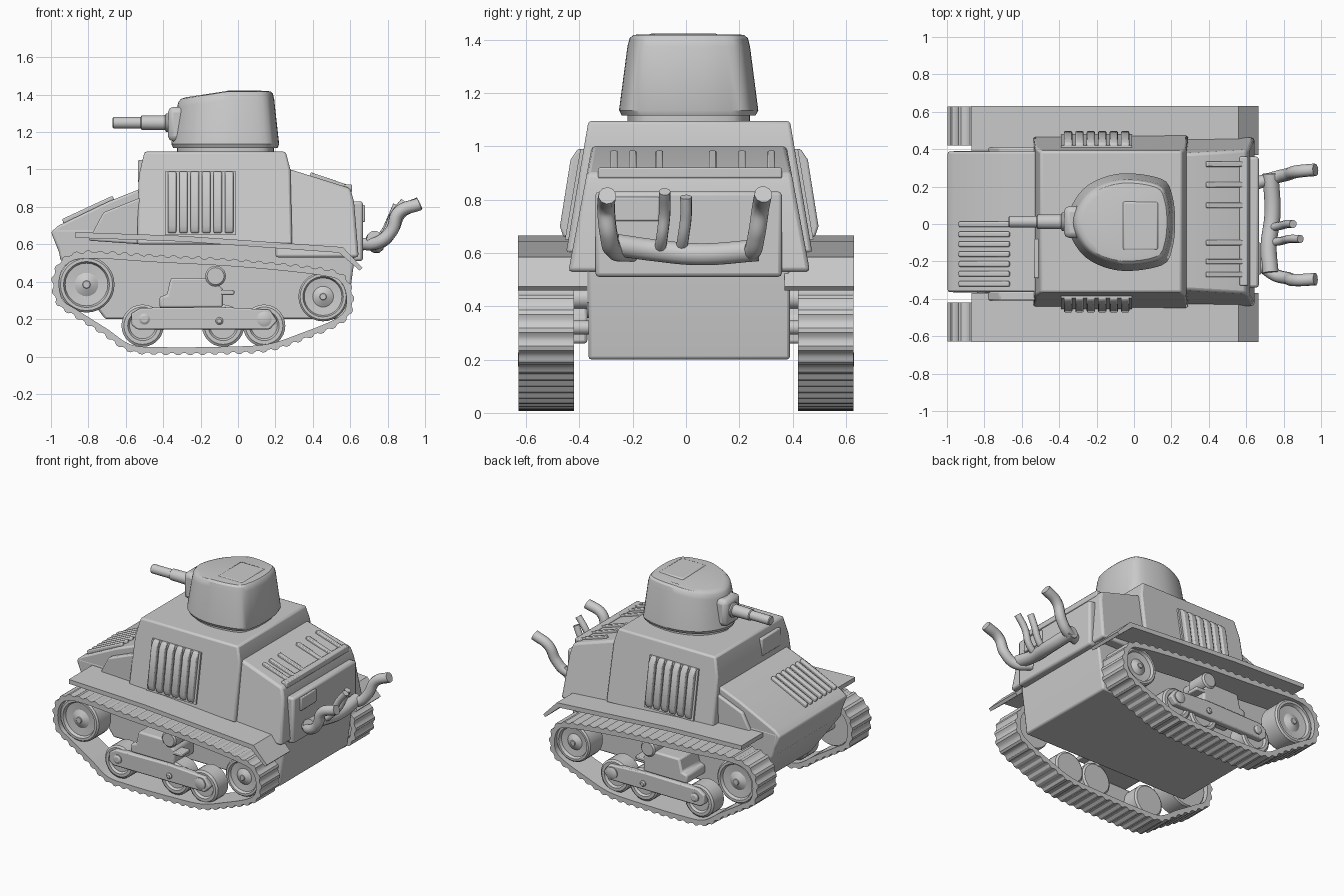
import bpy, bmesh, math
from mathutils import Vector

if "Cube" in bpy.data.objects:
    bpy.data.objects.remove(bpy.data.objects["Cube"])

CY = 0.012  # hull centre line


def loft(name, rings, bevel=0.0):
    """Skin a list of equal-length point rings and cap both ends."""
    bm = bmesh.new()
    vs = [[bm.verts.new(p) for p in r] for r in rings]
    n = len(rings[0])
    for a, b in zip(vs, vs[1:]):
        for i in range(n):
            bm.faces.new((a[i], a[(i + 1) % n], b[(i + 1) % n], b[i]))
    bm.faces.new(vs[0])
    bm.faces.new(vs[-1])
    bmesh.ops.recalc_face_normals(bm, faces=bm.faces)
    me = bpy.data.meshes.new(name)
    bm.to_mesh(me)
    bm.free()
    ob = bpy.data.objects.new(name, me)
    bpy.context.collection.objects.link(ob)
    if bevel:
        m = ob.modifiers.new("bevel", 'BEVEL')
        m.width, m.segments, m.limit_method = bevel, 2, 'ANGLE'
    return ob


def prism(name, prof, y0, y1, bevel=0.0):
    return loft(name, [[(x, y, z) for x, z in prof] for y in (y0, y1)], bevel)


def body(name, prof, z0, w0, z1, w1, bevel=0.012):
    """x-z profile whose half width runs from w0 at z0 to w1 at z1."""
    def w(z):
        return w0 + (w1 - w0) * (z - z0) / (z1 - z0)
    return loft(name, [[(x, CY + s * w(z), z) for x, z in prof] for s in (-1, 1)], bevel)


def box(name, x0, x1, y0, y1, z0, z1, bevel=0.006):
    return prism(name, [(x0, z0), (x1, z0), (x1, z1), (x0, z1)], y0, y1, bevel)


def turned(name, x, z, ys):
    """Disc turned about the y axis from (y, radius) steps."""
    k = [2 * math.pi * i / 28 for i in range(28)]
    return loft(name, [[(x + r * math.cos(a), y, z + r * math.sin(a)) for a in k] for y, r in ys])


def barrel(name, y, z, xs):
    k = [2 * math.pi * i / 20 for i in range(20)]
    return loft(name, [[(x, y + r * math.cos(a), z + r * math.sin(a)) for a in k] for x, r in xs])


def pipe(name, pts, r):
    cu = bpy.data.curves.new(name, 'CURVE')
    cu.dimensions, cu.bevel_depth, cu.bevel_resolution = '3D', r, 3
    cu.use_fill_caps = True
    sp = cu.splines.new('BEZIER')
    sp.bezier_points.add(len(pts) - 1)
    for b, p in zip(sp.bezier_points, pts):
        b.co = p
        b.handle_left_type = b.handle_right_type = 'AUTO'
    ob = bpy.data.objects.new(name, cu)
    bpy.context.collection.objects.link(ob)


def smooth_loop(pts, n):
    """Closed spline through pts, resampled to n even steps."""
    P, m, fine = [Vector(p) for p in pts], len(pts), []
    for i in range(m):
        a, b, c, d = (P[(i + j) % m] for j in (-1, 0, 1, 2))
        for k in range(16):
            t = k / 16
            fine.append(0.5 * (2 * b + (c - a) * t + (2 * a - 5 * b + 4 * c - d) * t * t
                               + (3 * b - a - 3 * c + d) * t ** 3))
    fine.append(fine[0])
    L = [0]
    for a, b in zip(fine, fine[1:]):
        L.append(L[-1] + (b - a).length)
    out, j = [], 0
    for i in range(n):
        s = L[-1] * i / n
        while L[j + 1] < s:
            j += 1
        out.append(fine[j].lerp(fine[j + 1], (s - L[j]) / max(L[j + 1] - L[j], 1e-9)))
    return out


# Hull
body("lower_hull", [(-0.71, 0.2), (0.58, 0.2), (0.62, 0.5), (0.62, 0.68), (-0.98, 0.68), (-0.95, 0.52)],
     0, 0.378, 1, 0.378)
body("nose_glacis", [(-0.95, 0.54), (-0.5, 0.54), (-0.5, 0.905), (-0.69, 0.83), (-0.96, 0.7), (-1.0, 0.665)],
     0, 0.376, 1, 0.376)
body("casemate", [(-0.54, 0.6), (0.29, 0.6), (0.28, 1.0), (0.255, 1.095), (-0.5, 1.095), (-0.53, 0.97)],
     0.6, 0.462, 1.095, 0.378, 0.012)
body("engine_deck", [(0.2, 0.53), (0.645, 0.53), (0.62, 0.83), (0.6, 0.9), (0.28, 1.0), (0.2, 1.0)],
     0.6, 0.44, 1.0, 0.365, 0.015)
box("rear_plate", 0.6, 0.668, -0.34, 0.36, 0.51, 0.83, 0.015)
box("rear_access_panel", 0.66, 0.68, -0.27, -0.1, 0.72, 0.81)

# Deck, glacis and visor details
for i, y in enumerate((-0.27, -0.2, -0.1, 0.1, 0.21, 0.32)):
    prism(f"deck_rib_{i}", [(0.38, 0.955), (0.6, 0.885), (0.61, 0.91), (0.39, 0.985)], y - 0.014, y + 0.014, 0.005)
box("deck_crossbar", 0.565, 0.61, -0.33, 0.36, 0.88, 0.92)
for i in range(7):
    y = -0.335 + i * 0.053
    prism(f"glacis_louver_{i}", [(-0.93, 0.7), (-0.66, 0.83), (-0.67, 0.86), (-0.94, 0.735)], y, y + 0.03, 0.008)
box("driver_visor", -0.535, -0.5, -0.29, -0.08, 0.93, 1.05)

# Turret
plan = smooth_loop([(-0.345, 0.07), (-0.25, 0.205), (-0.07, 0.27), (0.15, 0.24), (0.205, 0.15), (0.22, 0.01),
                    (0.205, -0.13), (0.15, -0.22), (-0.07, -0.25), (-0.25, -0.185), (-0.345, -0.05)], 56)


def turret_ring(z, k):
    tilt = 0.17 if z > 1.3 else 0
    return [(x * (k if x > 0 else k ** 0.7), CY + (y - CY) * k, z - tilt * max(0, -0.05 - x * k)) for x, y in plan]


loft("turret_ring", [turret_ring(1.08, 0.88), turret_ring(1.14, 0.88)])
loft("turret", [turret_ring(z, k) for z, k in
                ((1.115, 0.96), (1.135, 1.0), (1.375, 0.88), (1.405, 0.85), (1.417, 0.8), (1.42, 0.7))])
box("turret_hatch", -0.06, 0.13, -0.14, 0.12, 1.40, 1.423, 0.01)
box("mantlet", -0.375, -0.27, -0.075, 0.095, 1.15, 1.335, 0.03)
barrel("gun", CY, 1.25, [(-0.67, 0.025), (-0.665, 0.031), (-0.52, 0.031), (-0.515, 0.038), (-0.39, 0.04),
                         (-0.385, 0.05), (-0.33, 0.05)])

# Exhaust cluster
pipe("exhaust_manifold", [(0.73, -0.26, 0.63), (0.72, -0.12, 0.61), (0.74, 0.05, 0.595), (0.73, 0.27, 0.61)], 0.043)
pipe("exhaust_left", [(0.66, -0.2, 0.6), (0.75, -0.27, 0.61), (0.82, -0.29, 0.67), (0.86, -0.3, 0.77),
                      (0.97, -0.295, 0.815)], 0.034)
pipe("exhaust_right", [(0.66, 0.22, 0.6), (0.76, 0.25, 0.61), (0.82, 0.265, 0.67), (0.87, 0.28, 0.77),
                       (0.97, 0.29, 0.82)], 0.034)
pipe("exhaust_mid_left", [(0.72, -0.1, 0.6), (0.79, -0.09, 0.66), (0.83, -0.08, 0.75), (0.89, -0.08, 0.83)], 0.022)
pipe("exhaust_mid_right", [(0.72, -0.02, 0.6), (0.78, -0.01, 0.66), (0.82, 0.0, 0.74), (0.85, 0.0, 0.81)], 0.022)

# Running gear, built for both sides
belt = smooth_loop([(-0.985, 0.42), (-0.965, 0.29), (-0.87, 0.22), (-0.72, 0.125), (-0.58, 0.035), (-0.4, 0.02),
                    (-0.1, 0.022), (0.15, 0.035), (0.33, 0.09), (0.56, 0.19), (0.61, 0.3), (0.57, 0.42),
                    (0.44, 0.465), (0.0, 0.51), (-0.45, 0.535), (-0.8, 0.555), (-0.93, 0.52)], 224)
for s, side in ((-1, "near"), (1, "far")):
    # Track belt: toothed outer ring, plain inner ring, skinned as a closed tube
    bm, cols = bmesh.new(), []
    for i, p in enumerate(belt):
        t = belt[(i + 1) % 224] - belt[i - 1]
        nrm = Vector((-t.y, t.x)).normalized()
        if nrm.dot(Vector((-0.18, 0.29)) - p) > 0:
            nrm = -nrm
        o = p + nrm * (0.011 if i % 4 < 2 else 0.0)
        q = p - nrm * 0.03
        cols.append([bm.verts.new((v.x, s * y, v.y)) for v, y in ((o, 0.42), (o, 0.628), (q, 0.628), (q, 0.42))])
    for i in range(224):
        a, b = cols[i], cols[(i + 1) % 224]
        for k in range(4):
            bm.faces.new((a[k], a[(k + 1) % 4], b[(k + 1) % 4], b[k]))
    bmesh.ops.recalc_face_normals(bm, faces=bm.faces)
    me = bpy.data.meshes.new(f"track_{side}")
    bm.to_mesh(me)
    bm.free()
    bpy.context.collection.objects.link(bpy.data.objects.new(f"track_{side}", me))

    # Wheels
    for nm, x, z, r in (("drive_sprocket", -0.81, 0.385, 0.15), ("rear_idler", 0.455, 0.32, 0.132)):
        turned(f"{nm}_{side}", x, z, [(s * y, r * k) for y, k in (
            (0.36, 0.2), (0.45, 0.2), (0.45, 0.95), (0.46, 1), (0.595, 1), (0.605, 0.93), (0.605, 0.82),
            (0.585, 0.76), (0.58, 0.42), (0.59, 0.3), (0.6, 0.14), (0.605, 0.12))])
    for i, x in enumerate((-0.51, -0.08, 0.14)):
        turned(f"road_wheel_{i}_{side}", x, 0.165, [(s * y, r) for y, r in (
            (0.46, 0.1), (0.47, 0.113), (0.58, 0.113), (0.59, 0.1), (0.59, 0.08), (0.575, 0.07))])

    # Suspension
    prism(f"suspension_beam_{side}", [(-0.57, 0.17), (-0.54, 0.145), (0.17, 0.145), (0.21, 0.19), (0.17, 0.25),
                                      (-0.1, 0.265), (-0.52, 0.26), (-0.57, 0.23)], s * 0.57, s * 0.615, 0.008)
    prism(f"spring_housing_{side}", [(-0.42, 0.26), (-0.08, 0.26), (-0.08, 0.36), (-0.14, 0.42), (-0.36, 0.42),
                                     (-0.38, 0.33), (-0.42, 0.32)], s * 0.37, s * 0.59, 0.012)
    box(f"spring_arm_{side}", -0.1, -0.02, s * 0.5, s * 0.59, 0.33, 0.355)
    turned(f"return_roller_{side}", -0.12, 0.43, [(s * 0.37, 0.04), (s * 0.46, 0.04), (s * 0.46, 0.055),
                                                  (s * 0.59, 0.055), (s * 0.6, 0.045)])
    for i, (x, z, r) in enumerate(((-0.5, 0.2, 0.03), (-0.1, 0.19, 0.02), (0.14, 0.2, 0.04))):
        turned(f"hub_{i}_{side}", x, z, [(s * 0.6, r), (s * 0.622, r), (s * 0.63, r * 0.6)])

    # Fender and side armour
    prism(f"fender_{side}", [(-0.87, 0.635), (-0.3, 0.615), (0.54, 0.555), (0.65, 0.46), (0.665, 0.475),
                             (0.56, 0.585), (-0.3, 0.645), (-0.87, 0.665)], s * 0.37, s * 0.63)
    prism(f"sponson_brace_{side}", [(-0.8, 0.62), (-0.52, 0.6), (-0.52, 0.85), (-0.72, 0.77)],
          s * 0.36, s * 0.41, 0.01)

    # Side louvers lean with the casemate wall
    for i in range(6):
        x, w = -0.375 + i * 0.061, 0.045
        loft(f"side_louver_{i}_{side}", [[(x, CY + s * (y - 0.05), z), (x + w, CY + s * (y - 0.05), z),
             (x + w, CY + s * y, z), (x, CY + s * y, z)]
             for y, z in ((0.472, 0.66), (0.485, 0.7), (0.445, 0.95), (0.418, 0.99))], 0.008)
    loft(f"louver_frame_{side}", [[(x, CY + s * y, z) for x, y in
         ((-0.39, a - 0.05), (-0.01, a - 0.05), (-0.01, a), (-0.39, a))] for a, z in ((0.466, 0.65), (0.408, 0.99))])

# Smooth the round parts, keep hard edges
for ob in bpy.data.objects:
    ob.select_set(ob.type == 'MESH')
    if ob.type == 'MESH':
        bpy.context.view_layer.objects.active = ob
bpy.ops.object.shade_smooth_by_angle(angle=math.radians(32))
